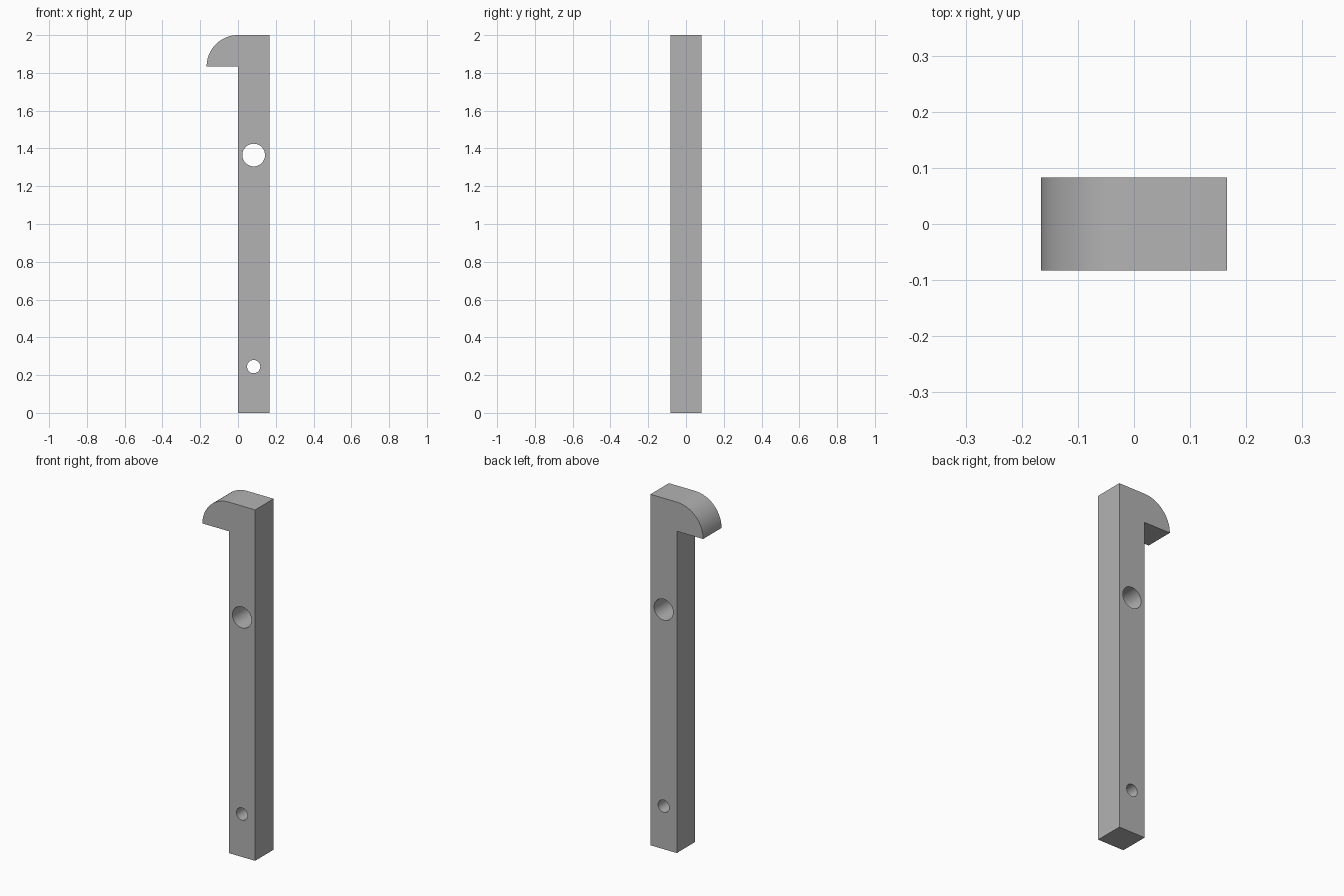
import bpy, bmesh, math
from mathutils import Matrix

if "Cube" in bpy.data.objects:
    bpy.data.objects.remove(bpy.data.objects["Cube"], do_unlink=True)

W = 0.166          # bar thickness and hook radius
H = 2.0            # full height
STEPS = 32         # segments in the hook arc

grey = bpy.data.materials.new("plain grey")
grey.use_nodes = True
colour = (0.45, 0.45, 0.45, 1)
grey.diffuse_color = colour
grey.node_tree.nodes["Principled BSDF"].inputs["Base Color"].default_value = colour


def add_object(name, bm):
    mesh = bpy.data.meshes.new(name)
    bm.to_mesh(mesh)
    bm.free()
    mesh.materials.append(grey)
    obj = bpy.data.objects.new(name, mesh)
    bpy.context.collection.objects.link(obj)
    return obj


# Hooked bar: side profile with a quarter-round nose, extruded in depth
arc = [(-W * math.sin(a), H - W + W * math.cos(a))
       for a in (i * math.pi / 2 / STEPS for i in range(STEPS + 1))]
profile = [(0, 0), (W, 0), (W, H)] + arc + [(0, H - W)]
bm = bmesh.new()
face = bm.faces.new([bm.verts.new((x, -W / 2, z)) for x, z in profile])
extruded = bmesh.ops.extrude_face_region(bm, geom=[face])
bmesh.ops.translate(bm, vec=(0, W, 0),
                    verts=[v for v in extruded["geom"] if isinstance(v, bmesh.types.BMVert)])
bmesh.ops.recalc_face_normals(bm, faces=bm.faces)
bar = add_object("hooked_bar", bm)

# Round holes drilled from front to back
for name, radius, z in (("upper_hole_cutter", 0.06, 1.365),
                        ("lower_hole_cutter", 0.035, 0.245)):
    bm = bmesh.new()
    bmesh.ops.create_cone(bm, cap_ends=True, segments=48, radius1=radius, radius2=radius,
                          depth=W * 2, matrix=Matrix.Translation((W / 2, 0, z))
                          @ Matrix.Rotation(math.pi / 2, 4, "X"))
    cutter = add_object(name, bm)
    cutter.hide_render = True
    cutter.hide_set(True)
    cut = bar.modifiers.new(name, "BOOLEAN")
    cut.operation = "DIFFERENCE"
    cut.solver = "EXACT"
    cut.object = cutter

# Bake the holes, drop the cutters, then smooth the round surfaces
bpy.context.view_layer.objects.active = bar
bar.select_set(True)
for modifier in list(bar.modifiers):
    cutter = modifier.object
    bpy.ops.object.modifier_apply(modifier=modifier.name)
    bpy.data.objects.remove(cutter, do_unlink=True)
bpy.ops.object.shade_smooth_by_angle(angle=math.radians(30))
